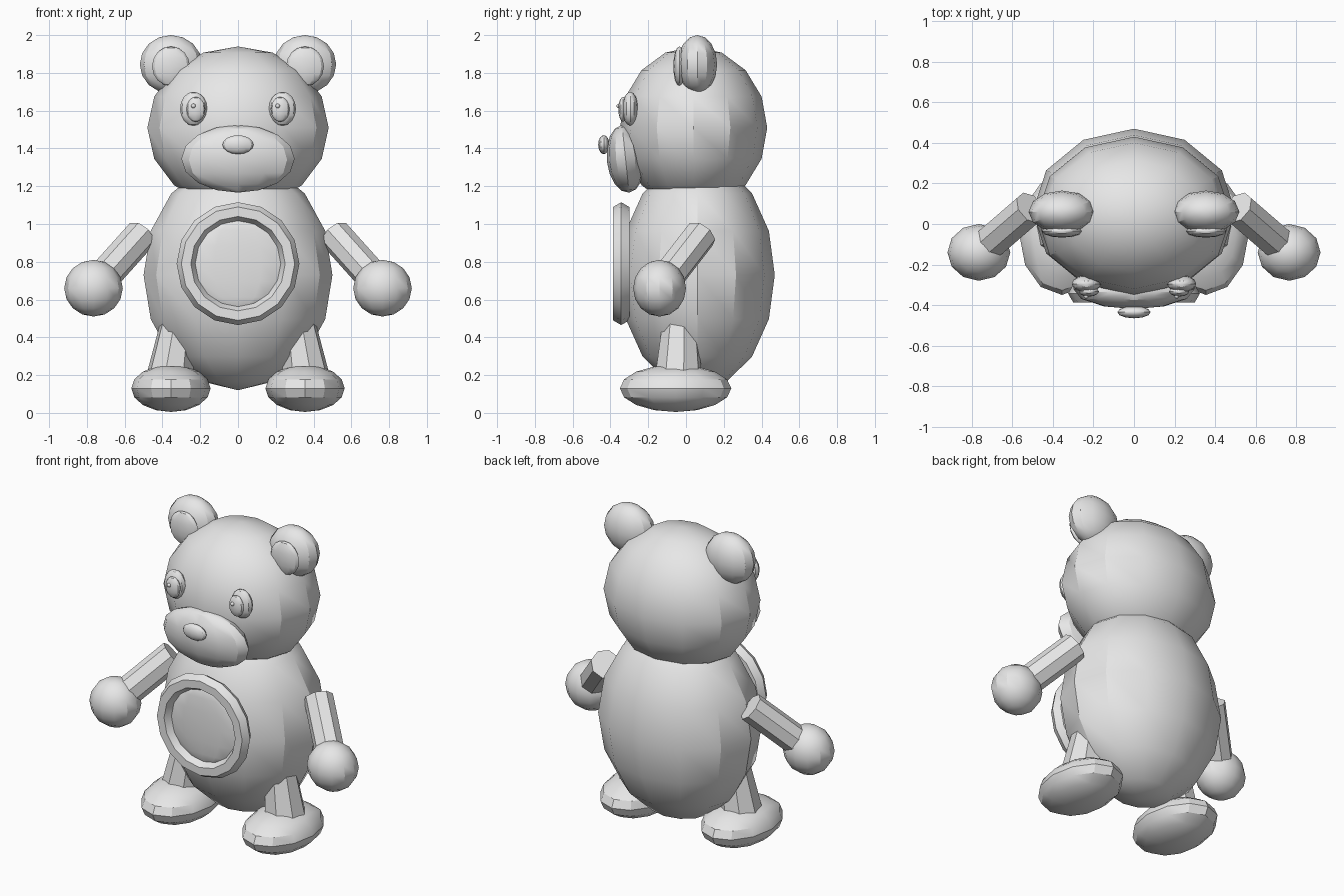
import bpy
from math import radians
from mathutils import Vector, Matrix

cube = bpy.data.objects.get("Cube")
if cube:
    bpy.data.objects.remove(cube, do_unlink=True)

grey = bpy.data.materials.new("plain_grey")
grey.use_nodes = True
grey.diffuse_color = (0.8, 0.8, 0.8, 1)
grey.node_tree.nodes["Principled BSDF"].inputs["Base Color"].default_value = grey.diffuse_color


def finish(name):
    """Name the active part, colour it and smooth its shallow edges."""
    ob = bpy.context.object
    ob.name = ob.data.name = name
    ob.data.materials.append(grey)
    bpy.ops.object.transform_apply(location=False, rotation=True, scale=True)
    bpy.ops.object.shade_smooth_by_angle(angle=radians(30))
    return ob


def ellipsoid(name, centre, radii, lean=0):
    bpy.ops.mesh.primitive_uv_sphere_add(segments=12, ring_count=8, radius=1, location=centre,
                                         rotation=(radians(lean), 0, 0))
    bpy.context.object.scale = radii
    return finish(name)


def limb(name, start, end, r_start, r_end):
    """Eight-sided tapered tube between two points."""
    start, end = Vector(start), Vector(end)
    axis = end - start
    turn = axis.to_track_quat('Z', 'Y').to_matrix() @ Matrix.Rotation(radians(22.5), 3, 'Z')
    bpy.ops.mesh.primitive_cone_add(vertices=8, radius1=r_start, radius2=r_end, depth=axis.length,
                                    location=(start + end) / 2, rotation=turn.to_euler())
    return finish(name)


# Torso and head
ellipsoid("body", (0, 0.06, 0.73), (0.5, 0.41, 0.61))
ellipsoid("head", (0, 0.04, 1.51), (0.48, 0.39, 0.43))
ellipsoid("muzzle", (0, -0.32, 1.345), (0.3, 0.1, 0.18), lean=6)
ellipsoid("nose", (0, -0.435, 1.42), (0.082, 0.03, 0.05))

# Round belly panel with its rim
bpy.ops.mesh.primitive_torus_add(major_segments=16, minor_segments=6, major_radius=0.275,
                                 minor_radius=0.05, location=(0, -0.343, 0.79),
                                 rotation=(radians(90), 0, 0))
finish("belly_rim")
ellipsoid("belly_panel", (0, -0.335, 0.79), (0.25, 0.03, 0.25))

# Paired parts
for side, s in (("left", 1), ("right", -1)):
    ellipsoid(side + "_ear", (s * 0.355, 0.06, 1.845), (0.165, 0.105, 0.155))
    ellipsoid(side + "_inner_ear", (s * 0.355, -0.035, 1.835), (0.1, 0.032, 0.105))
    ellipsoid(side + "_eye", (s * 0.235, -0.295, 1.61), (0.072, 0.042, 0.09))
    ellipsoid(side + "_pupil", (s * 0.223, -0.333, 1.607), (0.05, 0.025, 0.066))
    ellipsoid(side + "_eye_glint", (s * 0.223 - 0.013, -0.356, 1.625), (0.012, 0.012, 0.012))
    limb(side + "_arm", (s * 0.51, 0.08, 0.945), (s * 0.73, -0.11, 0.7), 0.087, 0.087)
    ellipsoid(side + "_hand", (s * 0.765, -0.14, 0.66), (0.155, 0.14, 0.15))
    limb(side + "_leg", (s * 0.365, -0.04, 0.16), (s * 0.31, -0.03, 0.52), 0.13, 0.09)
    ellipsoid(side + "_foot", (s * 0.355, -0.055, 0.13), (0.21, 0.295, 0.125))
